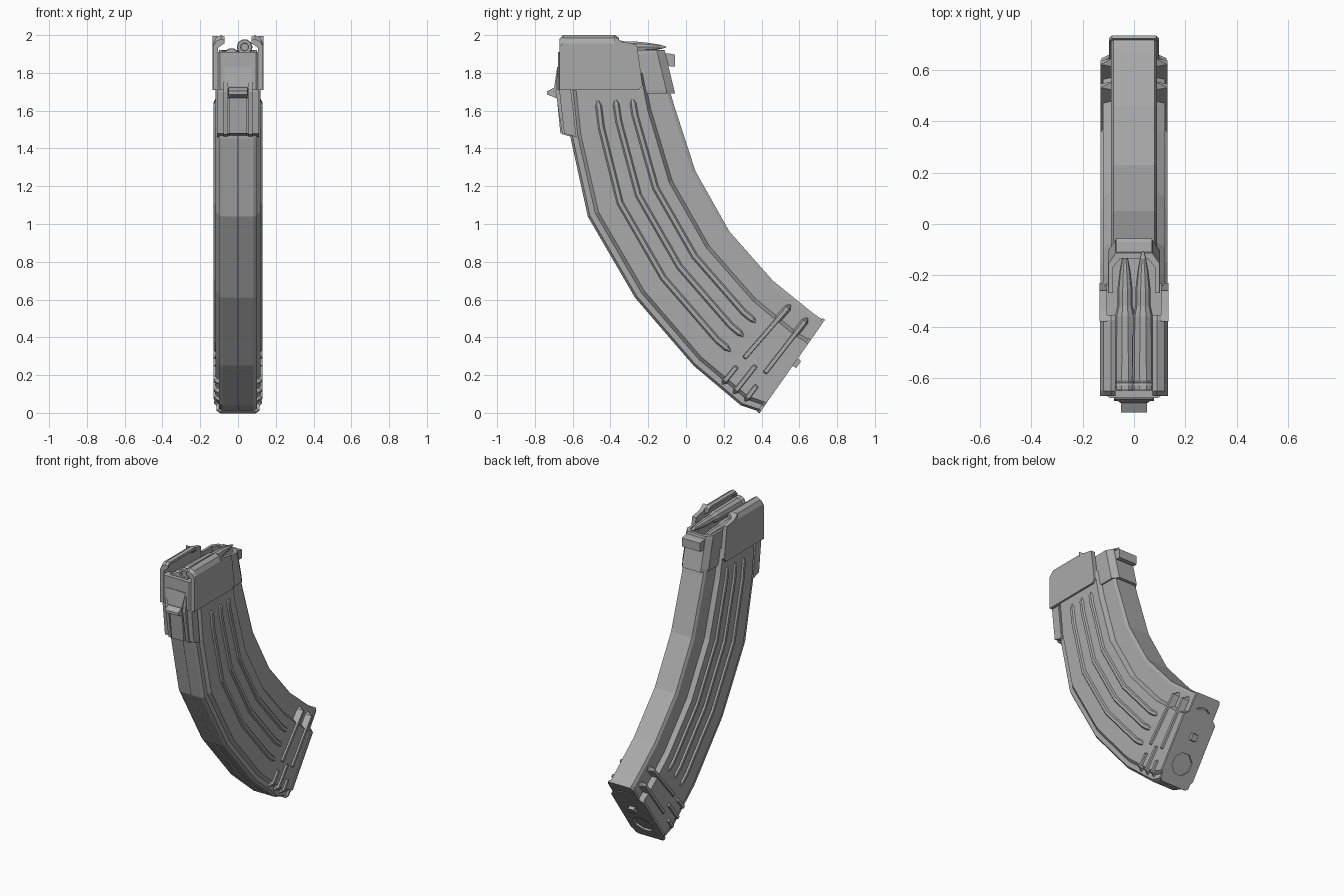
import bpy, bmesh, math
from mathutils import Vector

if "Cube" in bpy.data.objects:
    bpy.data.objects.remove(bpy.data.objects["Cube"])

steel = bpy.data.materials.new("grey_steel")
steel.diffuse_color = (0.4, 0.4, 0.4, 1)
steel.use_nodes = True
steel.node_tree.nodes["Principled BSDF"].inputs["Base Color"].default_value = steel.diffuse_color


def make(name, verts, faces):
    me = bpy.data.meshes.new(name)
    me.from_pydata([tuple(v) for v in verts], [], faces)
    bm = bmesh.new()
    bm.from_mesh(me)
    bmesh.ops.remove_doubles(bm, verts=bm.verts, dist=1e-5)
    bmesh.ops.recalc_face_normals(bm, faces=bm.faces)
    bm.to_mesh(me)
    bm.free()
    me.materials.append(steel)
    ob = bpy.data.objects.new(name, me)
    bpy.context.collection.objects.link(ob)
    return ob


def loft(name, rings):
    """Skin a list of equal closed rings and cap both ends."""
    n = len(rings[0])
    faces = [(a * n + i, a * n + (i + 1) % n, (a + 1) * n + (i + 1) % n, (a + 1) * n + i)
             for a in range(len(rings) - 1) for i in range(n)]
    faces += [tuple(range(n)), tuple(range((len(rings) - 1) * n, len(rings) * n))]
    return make(name, [p for r in rings for p in r], faces)


def prism_x(name, profile, x0, x1):
    return loft(name, [[(x, y, z) for y, z in profile] for x in (x0, x1)])


def both(half):
    """Complete a half outline by mirroring it in x."""
    return half + [(-x, t) for x, t in reversed(half) if x > 0]


# Curved spine: front and back edge points (y, z) from top to bottom
FRONT = [(-0.645, 1.80), (-0.61, 1.45), (-0.52, 1.04), (-0.27, 0.61), (0.04, 0.25), (0.29, 0.04), (0.38, 0.01)]
BACK = [(-0.11, 1.80), (-0.07, 1.65), (0.05, 1.28), (0.23, 0.96), (0.46, 0.70), (0.67, 0.53), (0.72, 0.495)]


def at(s, t):
    """Point in the side plane: s runs down the curve, t from front to back."""
    i = min(int(s), len(FRONT) - 2)
    f = Vector(FRONT[i]).lerp(Vector(FRONT[i + 1]), s - i)
    b = Vector(BACK[i]).lerp(Vector(BACK[i + 1]), s - i)
    return f.lerp(b, t)


# Main body with front chamfer, side step and narrow back
half = [(0, .006), (.006, 0), (.082, 0), (.1, .02), (.1, .07), (.12, .1),
        (.12, .755), (.09, .785), (.09, .97), (.08, 1)]
section = both(half)
loft("body", [[(x, *at(s, t)) for x, t in section] for s in range(len(FRONT))])

# Floor plate at the lower end
u = (Vector(BACK[-1]) - Vector(FRONT[-1])).normalized()
out = Vector((u.y, -u.x))
plate_out = both([(0, -.008), (.095, -.008), (.113, .02), (.113, .07), (.126, .1),
                  (.126, .75), (.097, .79), (.097, .98), (.085, 1.012)])
plate = loft("floor_plate", [[(x, *(at(6, t) + out * d)) for x, t in plate_out] for d in (-.002, .014)])


def cut_plate(shape, t):
    """Cut an opening, given as (x, along) points, through the floor plate."""
    c = at(6, t)
    cutter = loft("cutter", [[(x, *(c + u * a + out * d)) for x, a in shape] for d in (.001, .04)])
    cutter.hide_render = True
    mod = plate.modifiers.new("opening", 'BOOLEAN')
    mod.operation, mod.solver, mod.object = 'DIFFERENCE', 'EXACT', cutter
    bpy.context.view_layer.objects.active = plate
    bpy.ops.object.modifier_apply(modifier="opening")
    bpy.data.objects.remove(cutter)


cut_plate([(.075 * math.cos(math.pi * (k + .5) / 4), .075 * math.sin(math.pi * (k + .5) / 4))
           for k in range(8)], .24)
cut_plate([(-.05, -.012), (-.02, .004), (.02, .004), (.05, -.012), (.05, -.004), (.02, .013),
           (-.02, .013), (-.05, -.004)], .86)
c = at(6, .55)
prism_x("floor_catch", [tuple(c + u * a + out * d) for a, d in
                        ((-.026, 0), (.026, 0), (.022, .036), (-.022, .036))], -.022, .022)


def rib(name, pts, w, x0, x1):
    """Raised strip with pointed ends on both sides of the body."""
    pts = [Vector(p) for p in pts]
    for side, tag in ((1, "right"), (-1, "left")):
        rings = []
        for i, p in enumerate(pts):
            d = (pts[min(i + 1, len(pts) - 1)] - pts[max(i - 1, 0)]).normalized()
            m = Vector((-d.y, d.x)) * w
            end = i in (0, len(pts) - 1)
            k, x = (.15, x0) if end else (1, x1)
            rings.append([(side * xx, *(p + m * f * k)) for xx, f in
                          ((x0 - .004, -1), (x, -.45), (x, .45), (x0 - .004, 1))])
        loft(f"{name}_{tag}", rings)


# Long side ribs that follow the curve
for i, (t, s0) in enumerate([(.3, .48), (.47, .53), (.63, .6)]):
    rib(f"long_rib_{i + 1}", [at(s, t) for s in (s0, s0 + .12, 1, 2, 3, 4, 4.2, 4.32)], .021, .119, .131)


def cross_rib(name, a, b, x0):
    a, b = Vector(a), Vector(b)
    e = (b - a).normalized() * .025
    rib(name, [a, a + e, b - e, b], .021, x0, .131)


# Cross ribs above the floor plate
cross_rib("upper_cross_rib", (.295, .275), (.555, .575), .086)
cross_rib("lower_cross_rib", (.405, .195), (.645, .505), .086)
for i, (a, b) in enumerate([((.19, .15), (.28, .26)), ((.25, .10), (.38, .265)), ((.31, .06), (.385, .16))]):
    cross_rib(f"front_cross_rib_{i + 1}", a, b, .097)

# Collar sides with feed lips curling inward, and lower rear cheeks
lip = [(.105, 1.71), (.133, 1.71), (.133, 1.955), (.118, 1.985), (.09, 2.0), (.072, 1.992), (.072, 1.975), (.105, 1.95)]
cheek = [(-.38, 1.71), (-.25, 1.71), (-.23, 1.735), (-.26, 1.95), (-.34, 1.965), (-.38, 1.995)]
for s, tag in ((1, "right"), (-1, "left")):
    rings = [[(s * x, y, 1.71 + (z - 1.71) * k) for x, z in lip]
             for y, k in ((-.67, .93), (-.652, 1), (-.375, 1), (-.355, .95))]
    loft(f"feed_lip_{tag}", rings)
    prism_x(f"rear_cheek_{tag}", cheek, s * .105, s * .134)

# Collar front wall, with chamfered corners
wall = both([(.095, -.678), (.133, -.65), (.133, -.62)])
loft("collar_front", [[(x, y, z) for x, y in wall] for z in (1.71, 1.91)])

# Front catch: backing plate, side rails, centre panel, wedge and lug
catch = [(-.58, 1.46), (-.645, 1.48), (-.67, 1.70), (-.66, 1.80), (-.62, 1.80)]
prism_x("catch_plate", catch, -.112, .112)
for s, tag in ((1, "right"), (-1, "left")):
    prism_x(f"catch_rail_{tag}", [(-.60, 1.46), (-.655, 1.475), (-.69, 1.70), (-.68, 1.83), (-.65, 1.83)],
            s * .056, s * .078)
prism_x("catch_panel", [(-.60, 1.465), (-.665, 1.48), (-.685, 1.68), (-.64, 1.68)], -.047, .047)
loft("catch_wedge", [[(-w, -.64, z), (w, -.64, z), (w, y, z), (-w, y, z)]
                     for z, w, y in ((1.68, .052, -.688), (1.73, .055, -.697), (1.83, .072, -.682))])
prism_x("catch_lug", [(-.66, 1.665), (-.69, 1.668), (-.735, 1.685), (-.735, 1.703), (-.69, 1.725), (-.66, 1.725)],
        -.05, .05)

# Rear collar: a leaning U-shaped wall with a cross bar
outer = [(.102, -.27), (.102, -.155), (.072, -.113)]
inner = [(.055, -.135), (.084, -.17), (.084, -.27)]
u_wall = (outer + [(-x, y) for x, y in reversed(outer)]
          + [(-x, y) for x, y in reversed(inner)] + inner)
loft("rear_collar", [[(x * k, y + (1.92 - z) * .24, z) for x, y in u_wall]
                     for z, k in ((1.69, .97), (1.71, 1), (1.90, 1), (1.92, .98))])
prism_x("rear_bar", [(-.12, 1.905), (-.07, 1.90), (-.057, 1.895), (-.057, 1.835), (-.085, 1.835), (-.12, 1.85)],
        -.07, .07)

# Two pointed rounds lying in the opening, revolved about the y axis
shape = [(.02, -.642), (.022, -.65), (.038, -.65), (.042, -.643), (.042, -.63), (.036, -.62), (.042, -.61),
         (.039, -.36), (.03, -.32), (.03, -.26), (.022, -.19), (.012, -.135), (.003, -.105)]
for name, cx, cz in (("upper_round", .035, 1.937), ("lower_round", -.035, 1.89)):
    loft(name, [[(cx + r * math.cos(math.tau * k / 10), y, cz + r * math.sin(math.tau * k / 10))
                 for k in range(10)] for r, y in shape])
